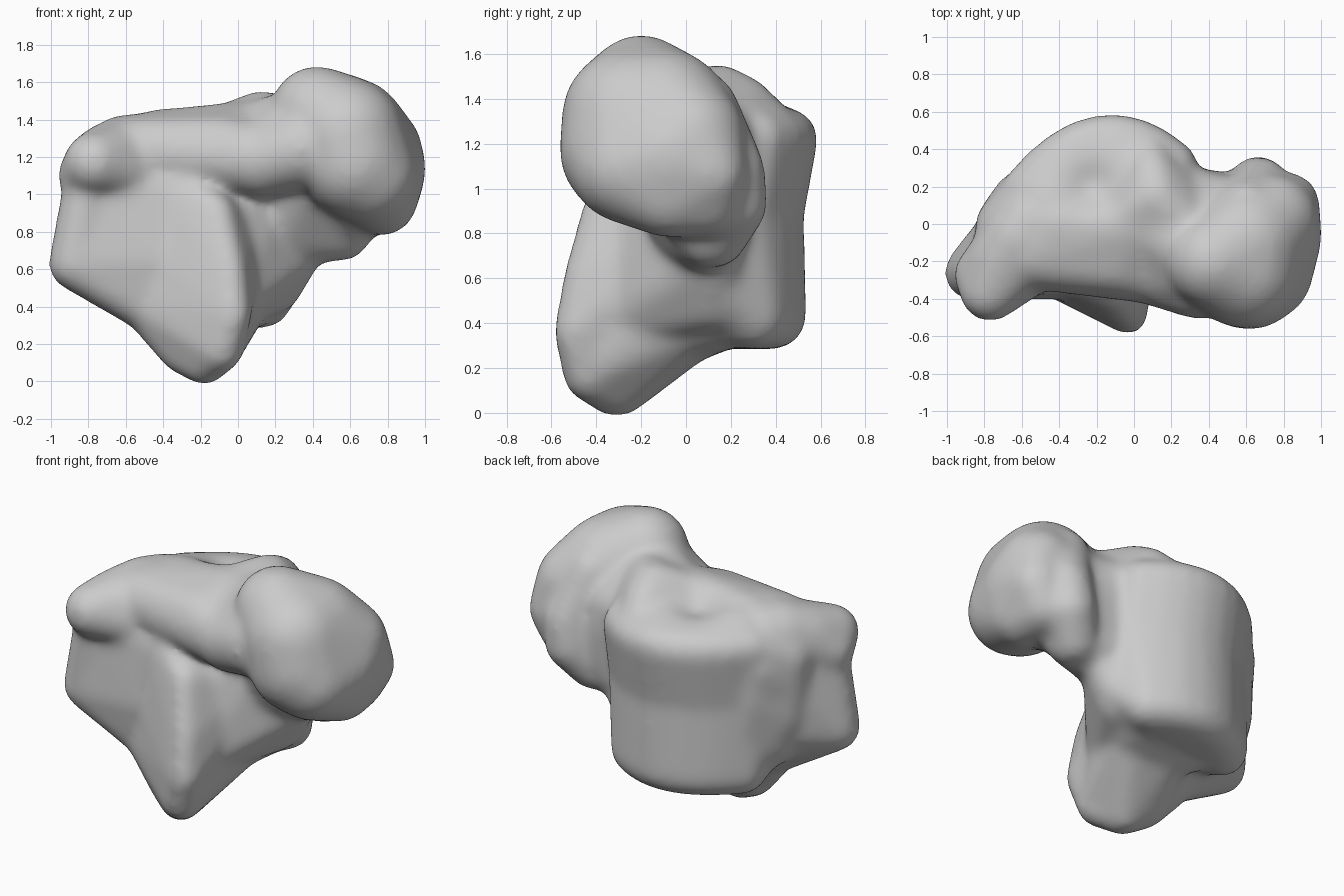
import bpy, bmesh, math
from mathutils import Vector

cube = bpy.data.objects.get("Cube")
if cube:
    bpy.data.objects.remove(cube, do_unlink=True)

# Unit ball used to round every hull
ball = bmesh.new()
bmesh.ops.create_icosphere(ball, subdivisions=3, radius=1.0)
BALL = [v.co.copy() for v in ball.verts]
ball.free()

bm = bmesh.new()


def rounded_hull(spheres):
    """Convex skin over spheres (x, y, z, radius), grown a little to allow for softening."""
    verts = [bm.verts.new(Vector((x, y, z)) + p * (r + .002 / r))
             for x, y, z, r in spheres for p in BALL]
    bmesh.ops.convex_hull(bm, input=verts)
    loose = [v for v in verts if not v.link_faces]
    bmesh.ops.delete(bm, geom=loose, context='VERTS')


def arc(x0, x1, peak, z, r):
    """Row of spheres along a bowed line at one height."""
    xs = [x0 + (x1 - x0) * i / 8 for i in range(9)]
    return [(x, peak - 1.35 * (x + .12) ** 2, z, r) for x in xs]


# Pulley surface: waisted between an upper and a lower rim
arc_top = arc(-.57, .2, .453, 1.22, .12)
arc_mid = arc(-.57, .2, .39, .88, .12)
arc_low = arc(-.52, .14, .392, .43, .13)
rounded_hull(arc_top + arc_mid + [(-.45, .12, 1.25, .16), (.1, .18, 1.32, .13),
                                  (-.55, 0, .88, .15), (.12, 0, .88, .15)])
rounded_hull(arc_mid + arc_low + [(-.5, 0, .52, .14), (.08, .05, .5, .15), (.24, .15, .57, .12)])

# Rear flank joining the pulley to the knobs
rounded_hull([(-.57, .17, 1.22, .12), (-.57, .17, .9, .12), (-.5, .16, .48, .13),
              (-.67, -.02, 1.12, .17), (-.68, .01, .78, .14), (-.6, 0, .6, .16)])

# Body core
rounded_hull([(-.55, 0, 1.22, .2), (-.2, .02, 1.26, .21), (.05, 0, 1.27, .22), (-.67, 0, 1.0, .16),
              (-.6, .02, .62, .17), (.05, .05, .65, .2), (-.6, .12, 1.1, .15)])

# Band along the upper front, ending in a rounded shelf
rounded_hull([(-.55, -.16, 1.23, .18), (-.1, -.2, 1.24, .18), (.1, -.24, 1.19, .18),
              (0, 0, 1.27, .22), (-.4, 0, 1.25, .2)])
rounded_hull([(.12, -.24, 1.18, .19), (.34, -.3, 1.24, .2), (.45, -.2, 1.35, .25),
              (.1, 0, 1.27, .22), (.3, .1, 1.2, .2)])

# Two rear knobs
rounded_hull([(-.77, -.36, 1.17, .15), (-.83, -.27, 1.1, .12), (-.7, -.2, 1.19, .18),
              (-.6, -.07, 1.22, .2), (-.5, -.06, 1.22, .2), (-.5, -.15, 1.1, .18)])
rounded_hull([(-.8, -.27, 1.05, .12), (-.82, -.25, .9, .1), (-.87, -.26, .63, .13),
              (-.6, 0, .7, .18), (-.6, 0, 1.0, .18)])

# Gently hollow front facet, as two hulls meeting along its deepest line
valley = [(-.47, -.21, .41, .14), (-.36, -.24, .65, .15), (-.32, -.21, 1.02, .15)]
rounded_hull(valley + [(-.87, -.26, .63, .13), (-.77, -.24, 1.05, .12), (-.5, .05, .6, .15)])
rounded_hull(valley + [(-.03, -.49, .36, .075), (-.09, -.43, .17, .1), (-.18, -.32, .1, .1),
                       (-.3, -.26, .16, .1), (-.05, -.45, .6, .07), (-.12, -.36, .9, .08),
                       (-.15, .05, .47, .18), (0, 0, .8, .15)])

# Lower flank, hollowed between the projecting tip and the pulley edge
mid_flank = [(-.2, 0, .37, .14), (0, 0, .4, .14), (.05, .05, .6, .15)]
rounded_hull(mid_flank + [(-.18, -.3, .1, .1), (-.08, -.41, .2, .1), (-.3, -.22, .18, .1)])
rounded_hull(mid_flank + [(-.4, .18, .44, .13), (.1, .2, .44, .13)])

# Sloping wall between the facet rim and the neck
rounded_hull([(-.07, -.3, .42, .12), (.2, .12, .5, .12), (.3, .12, .68, .13),
              (-.1, -.2, .85, .14), (.1, 0, .9, .18)])

# Neck
rounded_hull([(.22, .07, .84, .22), (.25, .1, 1.2, .2), (.28, -.08, 1.32, .21), (.56, .1, .79, .13),
              (.6, .1, .95, .15), (.6, .06, 1.2, .16), (.5, -.2, 1.4, .22)])

# Raised rim around the back of the head
rounded_hull([(.56, .13, .79, .13), (.66, .21, .93, .14), (.68, .2, 1.08, .14), (.6, .08, 1.36, .14),
              (.6, -.05, 1.1, .25)])

# Hump on top
rounded_hull([(.12, .15, 1.42, .12), (.1, .25, 1.37, .12), (.07, .35, 1.27, .12),
              (.2, .2, 1.28, .13), (.25, 0, 1.36, .16), (-.05, .05, 1.34, .14)])

# Large rounded head
rounded_hull([(.58, -.25, 1.32, .3), (.42, -.2, 1.44, .24), (.7, -.06, 1.14, .3),
              (.6, -.1, 1.32, .3), (.62, -.27, 1.17, .29), (.83, .11, 1.07, .15),
              (.7, -.26, 1.1, .25), (.74, .02, 1.23, .24), (.76, .1, .95, .15),
              (.77, -.08, .97, .18)])

bmesh.ops.recalc_face_normals(bm, faces=bm.faces[:])
mesh = bpy.data.meshes.new("ankle_bone")
bm.to_mesh(mesh)
bm.free()
bone = bpy.data.objects.new("ankle_bone", mesh)
bpy.context.scene.collection.objects.link(bone)

# Fuse the parts into one skin and soften the joins
remesh = bone.modifiers.new("fuse", 'REMESH')
remesh.mode = 'VOXEL'
remesh.voxel_size = 0.022
soften = bone.modifiers.new("soften", 'SMOOTH')
soften.factor = 0.5
soften.iterations = 26
bpy.context.view_layer.update()
graph = bpy.context.evaluated_depsgraph_get()
skin = bpy.data.meshes.new_from_object(bone.evaluated_get(graph))
bone.modifiers.clear()
bone.data = skin
skin.name = "ankle_bone"

# Shallow pit on top
pit = Vector((-.22, .2, 1.44))
for v in skin.vertices:
    v.co.z -= .06 * math.exp(-((v.co - pit).length / .13) ** 2)

# One plain grey
grey = bpy.data.materials.new("bone grey")
grey.use_nodes = True
colour = (.6, .6, .6, 1)
grey.diffuse_color = colour
shader = next(n for n in grey.node_tree.nodes if n.type == 'BSDF_PRINCIPLED')
shader.inputs["Base Color"].default_value = colour
shader.inputs["Roughness"].default_value = .7
skin.materials.clear()
skin.materials.append(grey)
for p in skin.polygons:
    p.use_smooth = True
    p.material_index = 0
skin.update()
